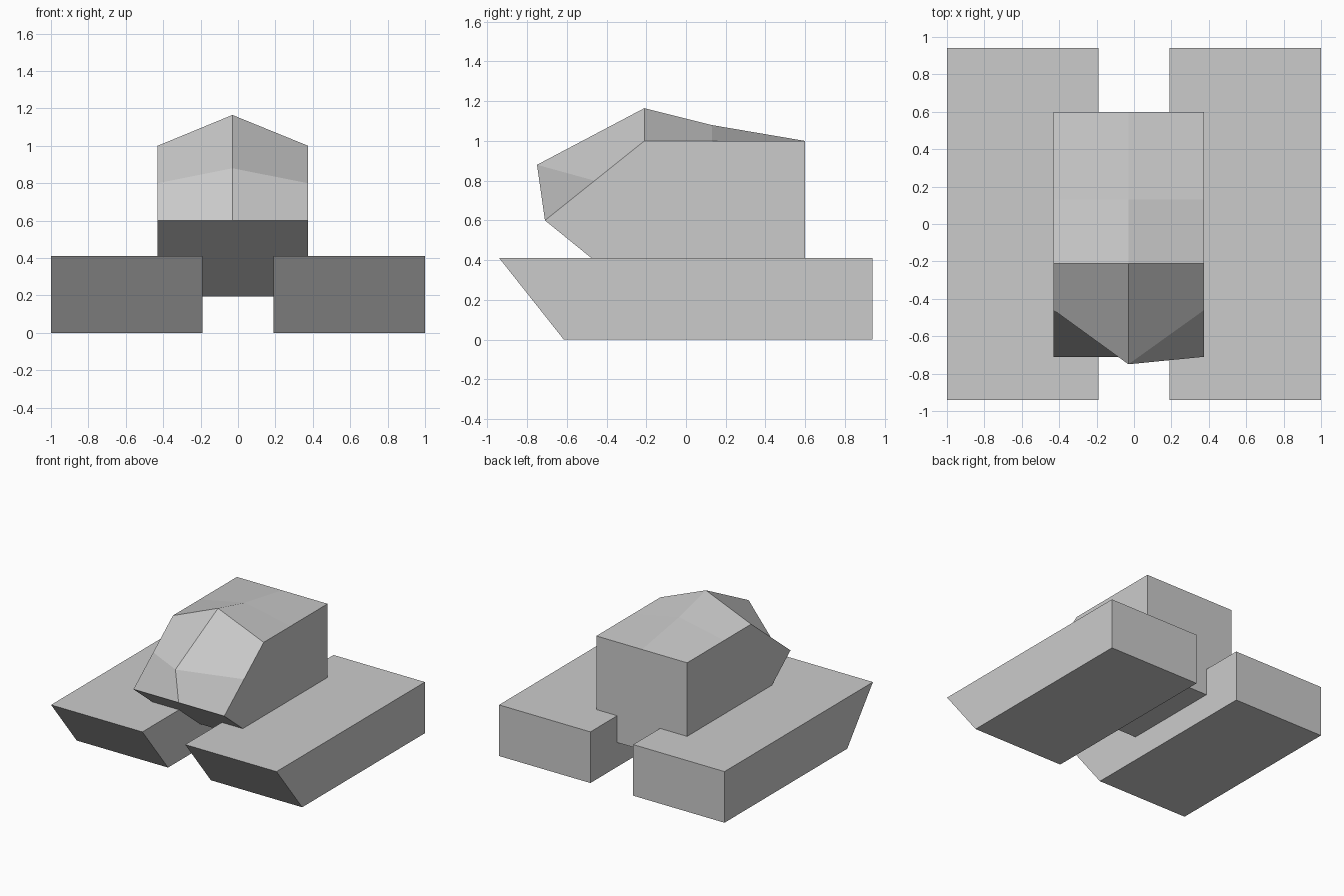
import bpy
import bmesh

if "Cube" in bpy.data.objects:
    bpy.data.objects.remove(bpy.data.objects["Cube"])

grey = bpy.data.materials.new("light_grey")
grey.diffuse_color = (0.6, 0.6, 0.6, 1)
grey.use_nodes = True
grey.node_tree.nodes["Principled BSDF"].inputs["Base Color"].default_value = grey.diffuse_color


def loft(name, columns):
    """Join equal closed side profiles, ordered by x, into a capped solid."""
    bm = bmesh.new()
    cols = [[bm.verts.new((x, y, z)) for y, z in prof] for x, prof in columns]
    n = len(cols[0])
    for a, b in zip(cols, cols[1:]):
        for i in range(n):
            j = (i + 1) % n
            bm.faces.new((a[i], a[j], b[j], b[i]))
    bm.faces.new(cols[0][::-1])
    bm.faces.new(cols[-1])
    bmesh.ops.recalc_face_normals(bm, faces=bm.faces)
    mesh = bpy.data.meshes.new(name)
    bm.to_mesh(mesh)
    bm.free()
    mesh.materials.append(grey)
    obj = bpy.data.objects.new(name, mesh)
    bpy.context.collection.objects.link(obj)
    return obj


# Two side blocks with undercut front ends
base_profile = [(0.94, 0.41), (-0.94, 0.41), (-0.615, 0), (0.94, 0)]
for name, x0, x1 in (("left_base", -1, -0.19), ("right_base", 0.19, 1)):
    loft(name, [(x0, base_profile), (x1, base_profile)])

# Central body: flat sides and a raised ridge running to a pointed nose
under = [(-0.71, 0.6), (-0.21, 0.195), (0.6, 0.195)]
side = [(0.6, 1.0), (0.13, 1.0), (-0.21, 1.0), (-0.46, 0.8)] + under
ridge = [(0.6, 1.0), (0.13, 1.08), (-0.21, 1.165), (-0.75, 0.88)] + under
loft("central_body", [(-0.43, side), (-0.03, ridge), (0.375, side)])
